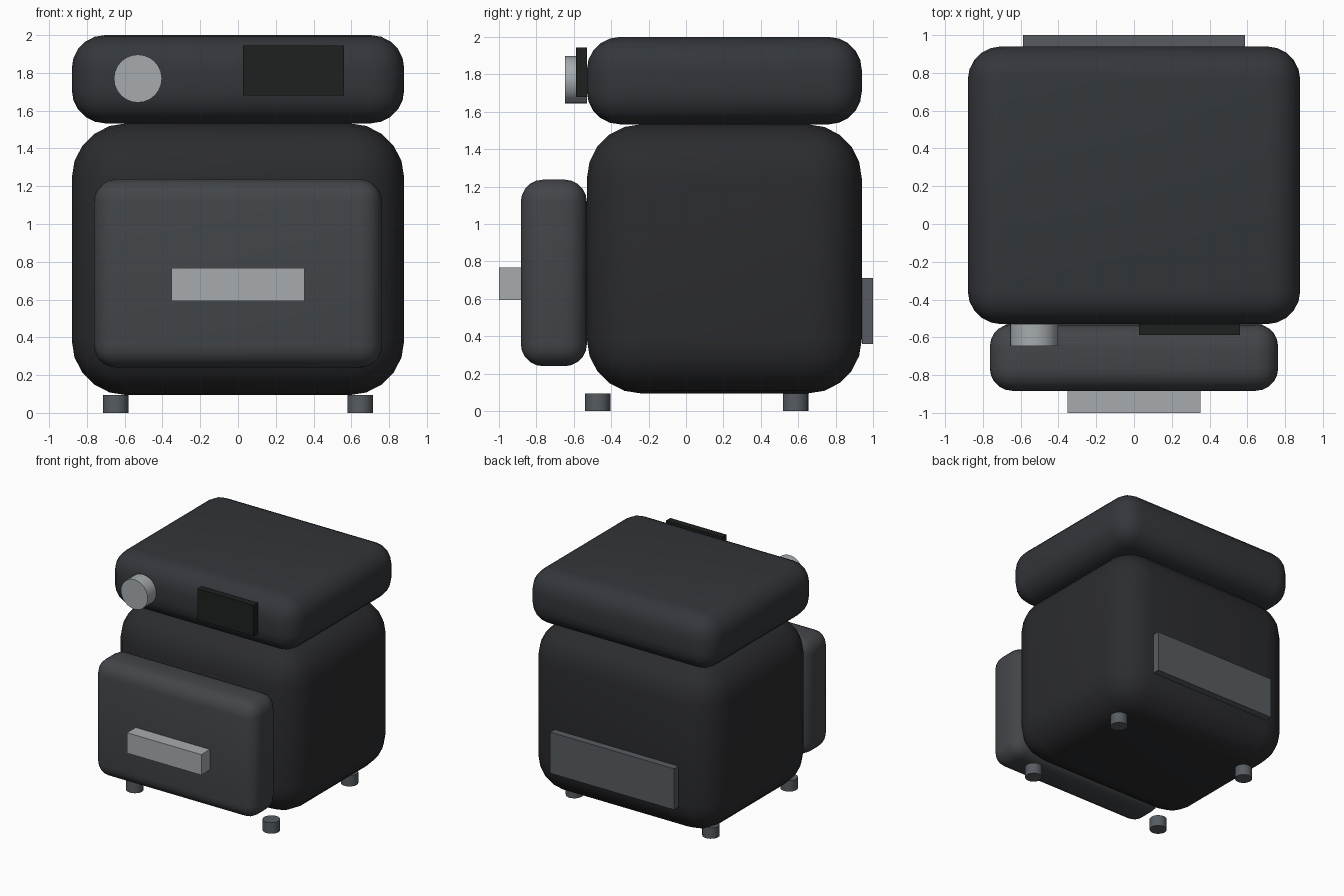
import bpy
import math

if "Cube" in bpy.data.objects:
    bpy.data.objects.remove(bpy.data.objects["Cube"])


def material(name, rgb):
    m = bpy.data.materials.new(name)
    m.diffuse_color = (*rgb, 1)
    m.use_nodes = True
    m.node_tree.nodes["Principled BSDF"].inputs["Base Color"].default_value = m.diffuse_color
    return m


CHARCOAL = material("charcoal", (0.024, 0.025, 0.028))
SLATE = material("slate", (0.033, 0.037, 0.043))
GRAPHITE = material("graphite", (0.055, 0.060, 0.066))
STEEL = material("steel", (0.38, 0.41, 0.43))
BLACK = material("black", (0.013, 0.014, 0.014))
RUBBER = material("dark_grey", (0.095, 0.108, 0.12))


def finish(name, mat):
    ob = bpy.context.object
    ob.name = name
    ob.data.materials.append(mat)
    bpy.ops.object.shade_smooth_by_angle(angle=math.radians(35))
    return ob


def box(name, x, y, z, mat, radius=0):
    """Box from (min, max) ranges, optionally with rounded edges."""
    ranges = (x, y, z)
    bpy.ops.mesh.primitive_cube_add(size=1, location=[(a + b) / 2 for a, b in ranges])
    bpy.context.object.scale = [b - a for a, b in ranges]
    bpy.ops.object.transform_apply(location=False, rotation=False, scale=True)
    if radius:
        bev = bpy.context.object.modifiers.new("rounding", 'BEVEL')
        bev.width = radius
        bev.segments = 5
        bev.limit_method = 'NONE'
        bpy.ops.object.modifier_apply(modifier=bev.name)
    return finish(name, mat)


def cylinder(name, loc, r, depth, mat, rot=(0, 0, 0)):
    bpy.ops.mesh.primitive_cylinder_add(vertices=24, radius=r, depth=depth,
                                        location=loc, rotation=rot)
    return finish(name, mat)


# Rounded main body and control head
box("body", (-0.88, 0.88), (-0.53, 0.94), (0.094, 1.533), CHARCOAL, 0.29)
box("control_head", (-0.88, 0.88), (-0.53, 0.94), (1.533, 2.0), SLATE, 0.176)

# Front drawer with its handle
box("drawer", (-0.763, 0.763), (-0.883, -0.53), (0.24, 1.237), GRAPHITE, 0.118)
box("drawer_handle", (-0.352, 0.352), (-1.0, -0.883), (0.593, 0.768), STEEL)

# Controls on the head
box("display", (0.026, 0.56), (-0.588, -0.53), (1.68, 1.945), BLACK)
cylinder("knob", (-0.53, -0.588, 1.77), 0.127, 0.117, STEEL, (math.pi / 2, 0, 0))

# Rear vent panel
box("rear_vent", (-0.587, 0.587), (0.94, 1.0), (0.358, 0.71), RUBBER)

# Four feet
for side, sx in (("left", -1), ("right", 1)):
    for end, y in (("front", -0.472), ("back", 0.586)):
        cylinder(f"{end}_{side}_foot", (sx * 0.647, y, 0.047), 0.068, 0.094, RUBBER)
